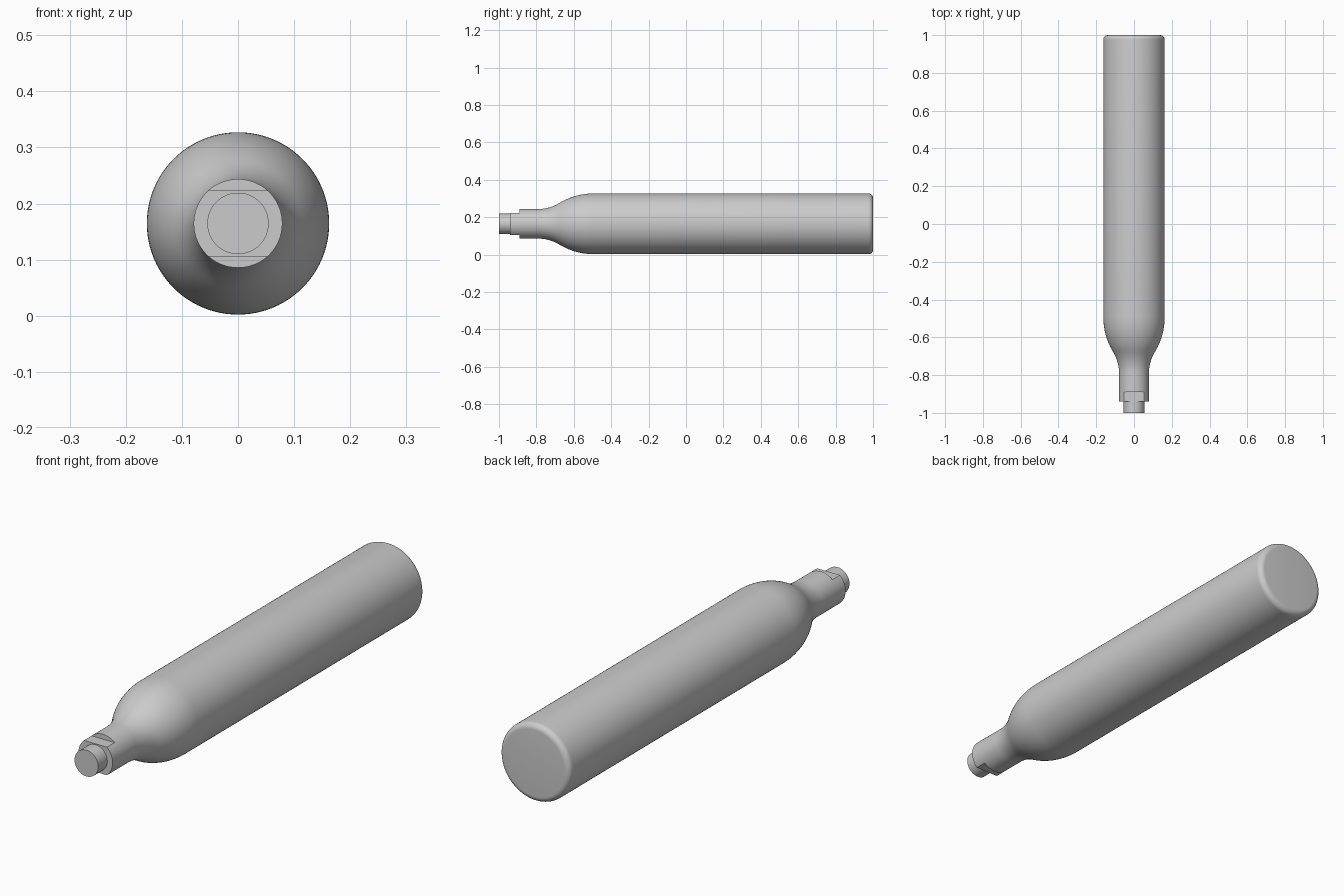
import bpy, bmesh, math

if "Cube" in bpy.data.objects:
    bpy.data.objects.remove(bpy.data.objects["Cube"])

CZ = 0.1645          # axis height
SEG = 96


def quad(p0, p1, p2, n):
    """Points along a quadratic curve, endpoints included."""
    out = []
    for i in range(n + 1):
        t = i / n
        out.append(tuple((1 - t) ** 2 * a + 2 * t * (1 - t) * b + t * t * c
                         for a, b, c in zip(p0, p1, p2)))
    return out


def lathe(name, profile):
    """Revolve (y, radius) points around the y axis, with capped ends."""
    bm = bmesh.new()
    rings = []
    for y, r in profile:
        rings.append([bm.verts.new((r * math.cos(a), y, CZ + r * math.sin(a)))
                      for a in (2 * math.pi * i / SEG for i in range(SEG))])
    for a, b in zip(rings, rings[1:]):
        for i in range(SEG):
            j = (i + 1) % SEG
            bm.faces.new((a[i], a[j], b[j], b[i]))
    bm.faces.new(rings[0])
    bm.faces.new(rings[-1])
    bmesh.ops.recalc_face_normals(bm, faces=bm.faces)
    mesh = bpy.data.meshes.new(name)
    bm.to_mesh(mesh)
    bm.free()
    ob = bpy.data.objects.new(name, mesh)
    bpy.context.collection.objects.link(ob)
    return ob


# Cartridge: stepped tip, neck, S-shaped shoulder, body, rounded base edge
R, NECK, TIP, FIL = 0.1625, 0.079, 0.0547, 0.024
profile = [(-1, TIP), (-0.94, TIP), (-0.94, NECK)]
profile += quad((-0.79, NECK), (-0.73, NECK), (-0.675, 0.112), 10)
profile += quad((-0.675, 0.112), (-0.591, R), (-0.49, R), 16)[1:]
profile += [(1 - FIL + FIL * math.sin(a), R - FIL + FIL * math.cos(a))
            for a in (math.pi / 2 * i / 8 for i in range(9))]
body = lathe("gas_cartridge", profile)
bpy.context.view_layer.objects.active = body
body.select_set(True)

# Two wrench flats cut into the end of the neck
FLAT = 0.0585
for side in (1, -1):
    bpy.ops.mesh.primitive_cube_add(
        size=1, location=(0, -0.925, CZ + side * (FLAT + 0.05)))
    cutter = bpy.context.object
    cutter.name = "flat_cutter"
    cutter.scale = (0.3, 0.07, 0.1)
    cutter.hide_render = True
    bpy.ops.object.select_all(action='DESELECT')
    bpy.context.view_layer.objects.active = body
    body.select_set(True)
    mod = body.modifiers.new("flat", 'BOOLEAN')
    mod.operation = 'DIFFERENCE'
    mod.solver = 'EXACT'
    mod.object = cutter
    bpy.ops.object.modifier_apply(modifier=mod.name)
    bpy.data.objects.remove(cutter, do_unlink=True)

bpy.ops.object.shade_smooth_by_angle(angle=math.radians(30))
